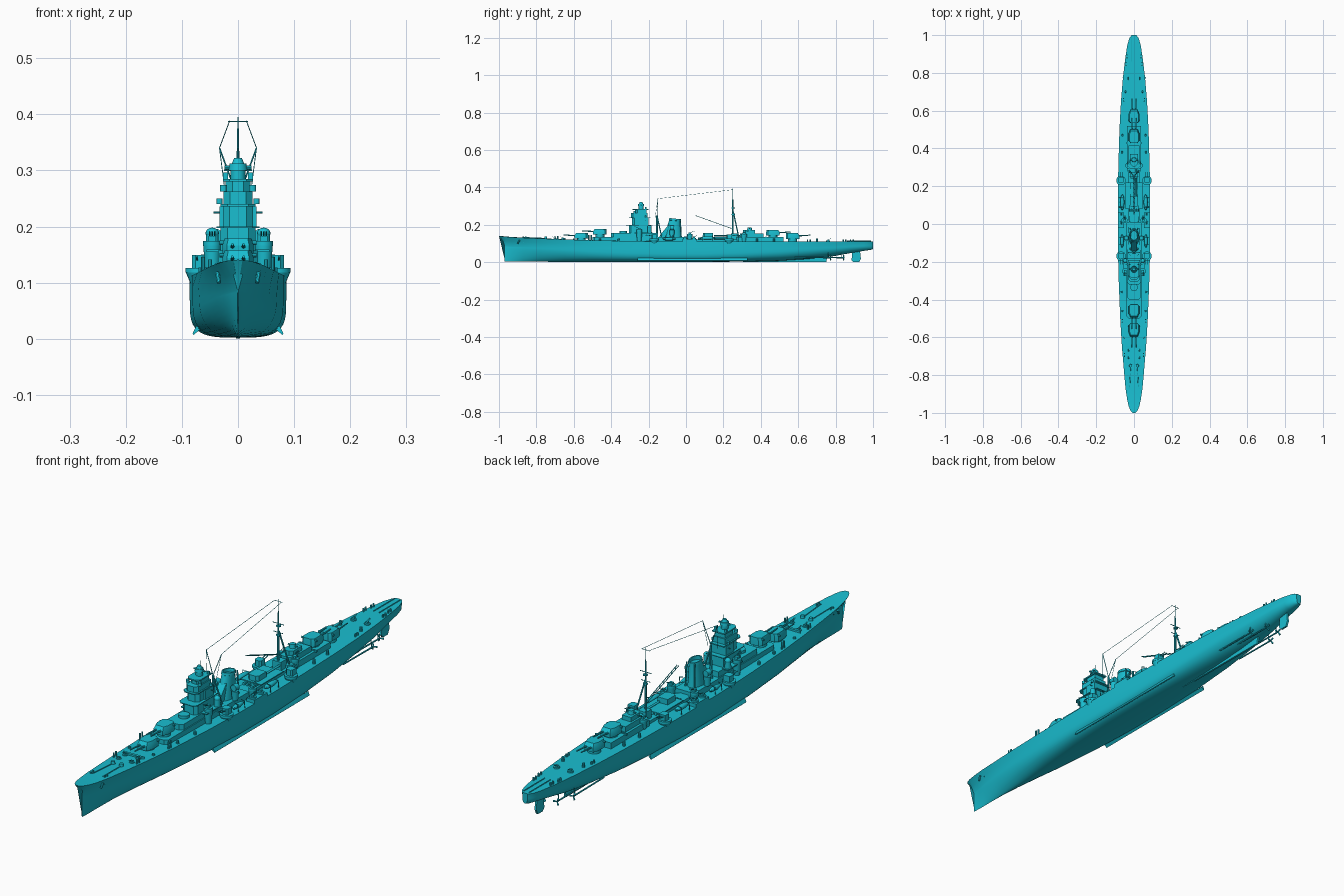
import bpy, bmesh
from math import sin, cos, pi
from mathutils import Vector

mat = bpy.data.materials.new("cyan_paint")
mat.diffuse_color = (0.01, 0.52, 0.64, 1)


def finish(name, bm):
    bmesh.ops.recalc_face_normals(bm, faces=bm.faces)
    me = bpy.data.meshes.new(name)
    bm.to_mesh(me)
    bm.free()
    me.materials.append(mat)
    ob = bpy.data.objects.new(name, me)
    bpy.context.collection.objects.link(ob)
    return ob


def loft(name, rings):
    bm = bmesh.new()
    rows = [[bm.verts.new(p) for p in r] for r in rings]
    n = len(rows[0])
    for a, b in zip(rows, rows[1:]):
        for i in range(n):
            bm.faces.new((a[i], a[(i + 1) % n], b[(i + 1) % n], b[i]))
    bm.faces.new(rows[0])
    bm.faces.new(rows[-1])
    return finish(name, bm)


def box(name, x0, x1, y0, y1, z0, z1):
    c = ((x0, y0), (x1, y0), (x1, y1), (x0, y1))
    return loft(name, [[(x, y, z) for x, y in c] for z in (z0, z1)])


def house(name, y0, y1, w, z0, z1, c=0.012, x=0):
    """Deckhouse with chamfered front corners"""
    p = [(-w, y1), (-w, y0 + c), (-w + c, y0), (w - c, y0), (w, y0 + c), (w, y1)]
    return loft(name, [[(x + a, b, z) for a, b in p] for z in (z0, z1)])


def side_prism(name, pts, w, x=0):
    return loft(name, [[(x + s * w, y, z) for y, z in pts] for s in (-1, 1)])


def drum(name, x, y, r, z0, z1, r2=None, n=20, sy=1):
    r2 = r if r2 is None else r2
    return loft(name, [[(x + q * cos(2 * pi * i / n), y + sy * q * sin(2 * pi * i / n), z) for i in range(n)]
                       for q, z in ((r, z0), (r2, z1))])


def rod(name, a, b, r, r2=None, n=8):
    a, b = Vector(a), Vector(b)
    q = (b - a).to_track_quat('Z', 'Y')
    return loft(name, [[p + q @ Vector((k * cos(2 * pi * i / n), k * sin(2 * pi * i / n), 0)) for i in range(n)]
                       for p, k in ((a, r), (b, r2 or r))])


def ball(name, loc, s):
    bm = bmesh.new()
    bmesh.ops.create_uvsphere(bm, u_segments=16, v_segments=8, radius=1)
    for v in bm.verts:
        v.co = Vector(loc) + Vector((v.co.x * s[0], v.co.y * s[1], v.co.z * s[2]))
    return finish(name, bm)


# Hull: y, deck half width, side half width, fullness, keel z, deck z
stations = [(-1, .008, .001, 1.2, .004, .14), (-.987, .019, .0012, 1.2, .004, .139),
            (-.965, .028, .002, 1.2, .004, .137), (-.93, .036, .012, 1.2, .003, .134),
            (-.87, .045, .025, 1.3, .003, .131), (-.78, .053, .039, 1.5, .003, .127),
            (-.65, .064, .055, 1.9, .002, .122), (-.5, .073, .069, 2.5, .002, .117),
            (-.3, .081, .081, 3.2, .002, .113), (-.1, .086, .086, 3.6, .002, .111),
            (.1, .086, .086, 3.6, .002, .11), (.3, .083, .083, 3.1, .003, .11),
            (.5, .077, .075, 2.5, .008, .11), (.65, .069, .065, 2.1, .017, .11),
            (.78, .058, .053, 2, .031, .11), (.88, .046, .041, 2, .049, .11),
            (.95, .035, .032, 2.2, .061, .11), (.985, .024, .022, 2.4, .066, .11),
            (1, .012, .011, 2.5, .07, .11)]
rings = []
for y, bd, bw, n, zk, zd in stations:
    half = []
    for i in range(11):
        a = i / 10 * pi / 2
        half.append((bw * max(sin(a), 0) ** (2 / n), zk + .62 * (zd - zk) * (1 - max(cos(a), 0) ** (2 / n))))
    half += [(bw + (bd - bw) * .4, zk + .82 * (zd - zk)), (bd, zd)]
    full = half + [(0, zd + .001)] + [(-x, z) for x, z in half[:0:-1]]
    rings.append([(x, max(y, -.97 - .03 * min(1, max(0, (z - .09) / .048)) ** 2), z) for x, z in full])
loft("hull", rings)

# Underwater fittings
side_prism("skeg", [(.3, .002), (.75, 0), (.755, .03), (.5, .03)], .004)
side_prism("rudder", [(.885, .012), (.895, 0), (.925, 0), (.935, .02), (.93, .065), (.89, .06)], .004)
for s in (-1, 1):
    loft("bilge_keel", [[(s * x, y, z) for x, z in ((.068, .016), (.079, .007), (.081, .009), (.074, .024))]
                        for y in (-.26, .33)])
    for x, y0, y1 in ((.028, .66, .84), (.05, .58, .77)):
        rod("propeller_shaft", (s * x, y0, .026), (s * x, y1, .024), .003)
        rod("shaft_strut", (s * x, y1 - .01, .024), (s * x * .9, y1 - .01, .052), .002)
        for k in range(3):
            a = 2 * pi * k / 3
            rod("propeller_blade", (s * x, y1, .024),
                (s * x + .014 * cos(a), y1 + .004, .024 + .014 * sin(a)), .002, .004, 6)


# Main turrets
def turret(y, z, d):
    drum("barbette", 0, y, .024, .1, z + .002, n=24)
    plan = [(-.02, -.036), (.02, -.036), (.028, -.015), (.028, .026), (.018, .036),
            (-.018, .036), (-.028, .026), (-.028, -.015)]
    loft("turret", [[(a * k, y + d * (-b * k + o), z + h) for a, b in plan]
                    for k, o, h in ((1, 0, 0), (1, 0, .018), (.86, -.004, .031))])
    rod("turret_rangefinder", (-.033, y - d * .022, z + .023), (.033, y - d * .022, z + .023), .004)
    for s in (-1, 1):
        rod("turret_barrel", (s * .01, y + d * .03, z + .016), (s * .01, y + d * .095, z + .02), .0036, .0024)


for y, z, d in ((-.56, .126, -1), (-.46, .148, -1), (.57, .125, 1), (.465, .142, 1)):
    turret(y, z, d)

# Forward superstructure and tower bridge
for name, *a in (("forward_deckhouse", -.5, -.1, .04, .1, .135), ("upper_deckhouse", -.4, -.15, .036, .135, .157),
                 ("tower_base", -.305, -.19, .031, .157, .2), ("tower_middle", -.288, -.2, .027, .2, .238),
                 ("bridge_deck", -.305, -.19, .031, .236, .24), ("wheelhouse", -.295, -.205, .026, .24, .262),
                 ("tower_upper", -.272, -.21, .022, .262, .282), ("lookout_deck", -.285, -.2, .027, .28, .285),
                 ("tower_lower_deck", -.32, -.18, .038, .197, .2)):
    house(name, *a)
drum("director_base", 0, -.24, .013, .285, .3)
drum("director", 0, -.24, .017, .3, .312, .015)
drum("director_cap", 0, -.24, .011, .312, .322, .007)
rod("main_rangefinder", (-.024, -.24, .305), (.024, -.24, .305), .0035)
rod("director_aerial", (0, -.235, .32), (0, -.235, .34), .001)
rod("tower_spar", (-.044, -.215, .225), (.044, -.215, .225), .0014)
drum("forward_control_tub", 0, -.335, .02, .157, .168)
for s in (-1, 1):
    box("tower_pier", s * .02, s * .033, -.25, -.2, .2, .236)
    drum("bridge_lookout", s * .026, -.275, .006, .262, .274, n=12)
    drum("bridge_lamp", s * .033, -.215, .005, .24, .25, n=12)
    box("top_aerial", s * .018, s * .027, -.218, -.212, .283, .296)

# Funnel with trunked uptake
house("funnel_house", -.15, .01, .042, .1, .135)
n = 24
loft("funnel", [[(hx * cos(2 * pi * i / n), yc + hy * sin(2 * pi * i / n), z + t * sin(2 * pi * i / n))
                 for i in range(n)]
                for yc, hx, hy, z, t in ((-.07, .027, .048, .13, 0), (-.066, .023, .038, .18, 0),
                                         (-.06, .021, .03, .222, -.003), (-.059, .023, .032, .223, -.003),
                                         (-.058, .022, .031, .233, -.003), (-.058, .018, .026, .233, -.003),
                                         (-.06, .017, .025, .22, 0))])
side_prism("funnel_uptake", [(-.145, .13), (-.135, .15), (-.095, .198), (-.06, .2), (-.06, .13)], .015)
for s in (-1, 1):
    rod("steam_pipe", (s * .02, -.025, .13), (s * .018, -.03, .228), .003)
    drum("searchlight_stand", s * .04, -.075, .011, .135, .172, .014)
    rod("searchlight", (s * .04, -.086, .184), (s * .04, -.064, .184), .012, n=16)


# Anti-aircraft mounts
def aa_gun(x, y, z, d, k=1):
    drum("gun_tub", x, y, .014 * k, z, z + .007 * k, n=14)
    box("gun_mount", x - .006 * k, x + .006 * k, y - .006 * k, y + .006 * k, z + .005 * k, z + .015 * k)
    for o in (-.004, 0, .004):
        rod("gun_barrel", (x + o * k, y, z + .013 * k), (x + o * k, y + d * .022 * k, z + .022 * k), .001 * k, n=6)


for s in (-1, 1):
    for y, z, d in ((-.17, .126, -1), (.23, .126, 1)):
        drum("sponson", s * .069, y, .012, .09, .118, .024)
        drum("sponson_deck", s * .069, y, .025, .118, z, n=24)
        house("shielded_gun", y - .014, y + .016, .014, z, z + .023, .006, s * .068)
        for o in (-.005, .005):
            rod("shielded_barrel", (s * .068 + o, y, z + .013), (s * .068 + o, y + d * .045, z + .02), .0018)
    for x, y, z, d in ((.046, -.25, .166, -1), (.05, .02, .142, 1), (.03, .31, .142, 1)):
        drum("gun_pedestal", s * x, y, .011, .105, z, .016)
        aa_gun(s * x, y, z, d, 1.15)
    drum("small_director", s * .046, -.195, .012, .157, .188, .011)
    ball("small_director_dome", (s * .046, -.195, .188), (.012, .012, .01))
    box("bridge_wing", s * .03, s * .056, -.275, -.18, .155, .159)
    box("side_platform", s * .052, s * .086, -.02, .06, .105, .124)
    for y in (-.005, .042):
        aa_gun(s * .069, y, .124, 1, .9)
    # Boats, davits and deck-edge fittings
    ball("boat", (s * .062, .115, .129), (.011, .042, .01))
    ball("launch", (s * .063, -.09, .125), (.009, .035, .009))
    for y in (-.11, -.07, .09, .14):
        rod("davit", (s * .079, y, .108), (s * .077, y, .138), .0015)
        rod("davit_arm", (s * .077, y, .138), (s * .062, y, .141), .0015)
    for y, x in ((-.6, .052), (-.46, .06), (-.36, .065), (.38, .064), (.47, .06), (.7, .045)):
        drum("deck_vent", s * x, y, .006, .105, .127, .005, 10)
    for y, x in ((-.87, .03), (-.7, .05), (-.52, .062), (.65, .055), (.84, .043), (.88, .037)):
        for o in (0, .014):
            drum("bollard", s * x, y + o, .0035, .105, .122 if y > 0 else .137 + (y + .87) * .025, n=8)
    drum("capstan", s * .018, -.75, .009, .12, .137, .007, 14)
    rod("anchor_chain", (s * .018, -.75, .128), (s * .023, -.87, .133), .002)
    for y in (-.7, -.66):
        aa_gun(s * .028, y, .122, -1, .7)
    aa_gun(s * .03, .76, .11, 1, .8)
    rod("stern_rail_rack", (s * .012, .86, .113), (s * .012, .99, .113), .002)
    rod("anchor", (s * .037, -.89, .118), (s * .034, -.9, .1), .004)
house("breakwater", -.655, -.645, .045, .115, .13, .009)

# Midship platform and torpedo mounts
house("midship_house", .01, .28, .03, .1, .122)
box("aircraft_platform", -.045, .045, .08, .22, .132, .136)
for y in (.1, .185):
    drum("torpedo_base", 0, y, .02, .12, .126)
    for o in (-.021, -.007, .007, .021):
        rod("torpedo_tube", (o, y - .035, .128), (o, y + .035, .128), .0055)
house("midship_shelter", .09, .145, .022, .136, .157, .008)
rod("catapult_rail", (.012, .15, .142), (.012, .29, .142), .005, n=4)

# Aft superstructure
house("aft_deckhouse", .27, .52, .038, .1, .134)
house("aft_control", .29, .415, .028, .134, .155)
house("aft_control_top", .305, .37, .02, .155, .172)
drum("aft_director", 0, .34, .013, .172, .187, .011)
rod("aft_rangefinder", (-.02, .34, .18), (.02, .34, .18), .003)
box("aft_platform", -.043, .043, .425, .431, .13, .138)

# Masts, yards, crane and aerial wires
rod("mainmast", (0, .25, .11), (0, .25, .335), .005, .003)
rod("main_topmast", (0, .25, .335), (0, .25, .395), .002, .001)
for s in (-1, 1):
    rod("mainmast_leg", (s * .028, .285, .12), (0, .253, .27), .0032)
    rod("foremast_leg", (s * .022, -.13, .135), (0, -.155, .25), .003)
    rod("aerial_spreader", (0, -.155, .25), (s * .033, -.15, .34), .0014)
    rod("aerial_wire", (s * .033, -.15, .34), (s * .015, .25, .388), .0008, n=5)
    rod("aerial_lead", (s * .033, -.15, .34), (s * .02, -.165, .24), .0008, n=5)
rod("foremast", (0, -.155, .15), (0, -.155, .25), .0045)
rod("topmast_yard", (-.018, .25, .387), (.018, .25, .387), .001)
for z, w in ((.3, .025), (.265, .02)):
    rod("mainmast_yard", (-w, .25, z), (w, .25, z), .0014)
    drum("mast_platform", 0, .252, .009, z - .012, z - .008, n=12)
box("mast_house", -.018, .018, .24, .275, .12, .155)
for o in (-.004, .004):
    rod("crane_boom", (o, .245, .18), (o, .05, .25), .0014)
for k in range(8):
    t = k / 8
    rod("crane_lattice", (-.004, .245 - .195 * t, .18 + .07 * t),
        (.004, .245 - .195 * (t + .1), .18 + .07 * (t + .1)), .001, n=5)

# Smooth the rounded parts, keep hard edges
bpy.ops.object.select_all(action='SELECT')
bpy.context.view_layer.objects.active = bpy.data.objects["hull"]
bpy.ops.object.shade_smooth_by_angle(angle=.5)
